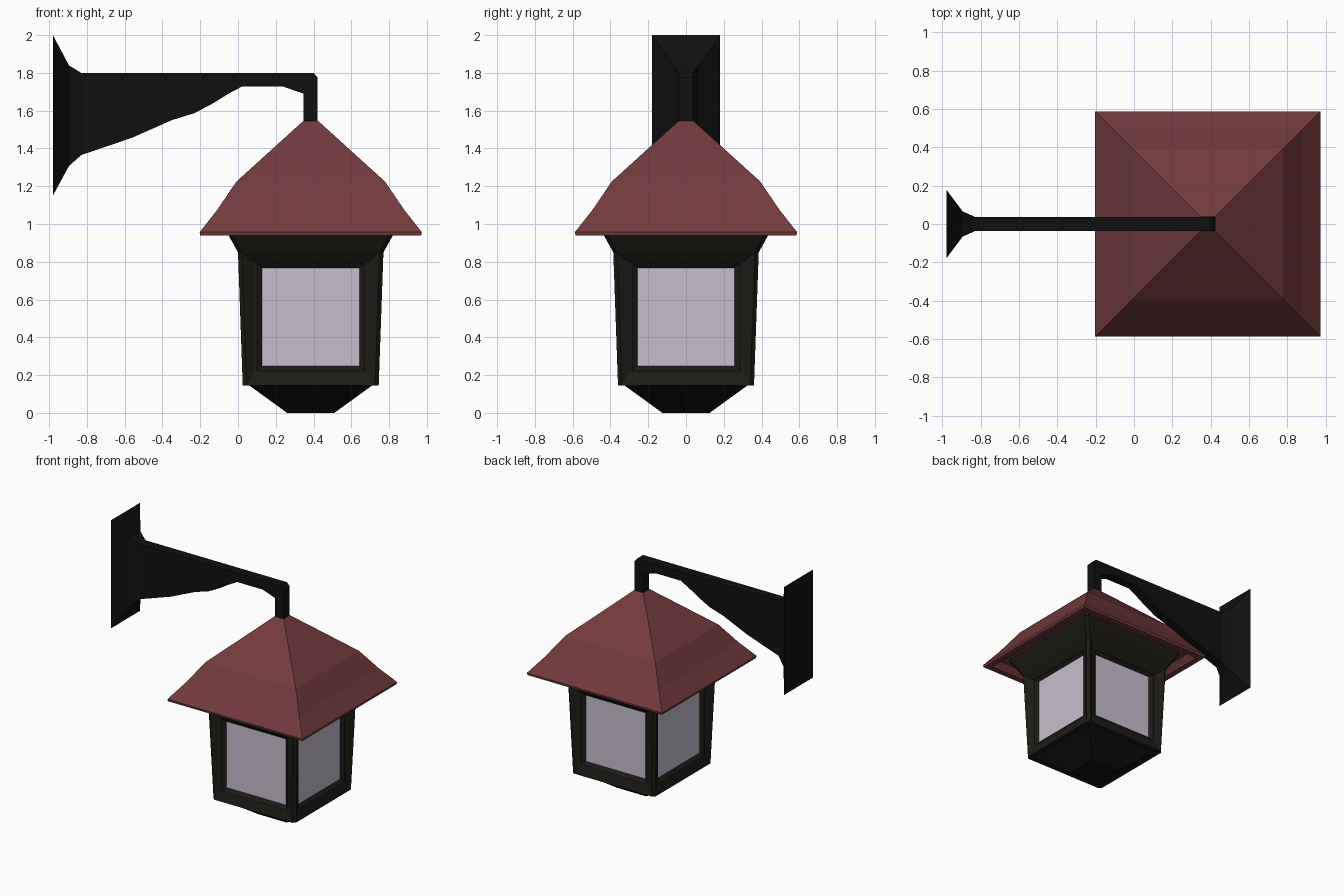
import bpy, bmesh
from math import pi
from mathutils import Matrix, Vector

if "Cube" in bpy.data.objects:
    bpy.data.objects.remove(bpy.data.objects["Cube"])

CX = 0.385  # lantern axis


def material(name, rgb):
    m = bpy.data.materials.new(name)
    m.diffuse_color = (*rgb, 1)
    m.use_nodes = True
    m.node_tree.nodes["Principled BSDF"].inputs["Base Color"].default_value = m.diffuse_color
    return m


RED = material("red_roof", (0.175, 0.043, 0.046))
BLACK = material("black_iron", (0.005, 0.005, 0.005))
BROWN = material("dark_frame", (0.012, 0.011, 0.008))
GLASS = material("pale_glass", (0.57, 0.52, 0.61))


def finish(name, bm, mat, x=0.0):
    bmesh.ops.remove_doubles(bm, verts=bm.verts, dist=1e-5)
    bmesh.ops.recalc_face_normals(bm, faces=bm.faces)
    me = bpy.data.meshes.new(name)
    bm.to_mesh(me)
    bm.free()
    me.materials.append(mat)
    ob = bpy.data.objects.new(name, me)
    ob.location.x = x
    bpy.context.collection.objects.link(ob)
    return ob


def bridge(bm, rings, first=True, last=True):
    """Skin closed rings of points, with optional end caps."""
    loops = [[bm.verts.new(p) for p in r] for r in rings]
    n = len(loops[0])
    for a, b in zip(loops, loops[1:]):
        for i in range(n):
            j = (i + 1) % n
            bm.faces.new((a[i], a[j], b[j], b[i]))
    if first:
        bm.faces.new(loops[0])
    if last:
        bm.faces.new(loops[-1])


def square(h, z, c=0.0):
    """Square ring of half-width h, with corners chamfered by c."""
    if not c:
        return [(-h, -h, z), (h, -h, z), (h, h, z), (-h, h, z)]
    k = h - c
    return [(-k, -h, z), (k, -h, z), (h, -k, z), (h, k, z),
            (k, h, z), (-k, h, z), (-h, k, z), (-h, -k, z)]


def square_loft(name, profile, mat, c=0.0):
    bm = bmesh.new()
    bridge(bm, [square(h, z, c) for h, z in profile])
    return finish(name, bm, mat, CX)


# Roof with flared eaves and hollow underside
square_loft("roof", [(0.44, 0.985), (0.50, 0.985), (0.54, 0.94), (0.585, 0.94),
                     (0.588, 0.957), (0.495, 1.075), (0.393, 1.225), (0.04, 1.545)], RED)

# Collar under the roof and tapered base
square_loft("collar", [(0.385, 0.85), (0.435, 0.94), (0.457, 0.985)], BROWN, 0.02)
square_loft("base", [(0.125, 0.0), (0.325, 0.145)], BLACK)


# Window panels, one per side
def panel(u0, u1, d0, d1, z0, z1):
    return [(-u0, -d0, z0), (u0, -d0, z0), (u1, -d1, z1), (-u1, -d1, z1)]


C = 0.02
frame, glass = bmesh.new(), bmesh.new()
for i in range(4):
    rot = Matrix.Rotation(i * pi / 2, 3, 'Z')
    rings = [panel(0.36 - C, 0.385 - C, 0.36, 0.385, 0.145, 0.85),
             panel(0.30, 0.30, 0.342, 0.342, 0.22, 0.795),
             panel(0.285, 0.285, 0.342, 0.342, 0.222, 0.79),
             panel(0.258, 0.258, 0.322, 0.322, 0.248, 0.768)]
    rings = [[rot @ Vector(p) for p in r] for r in rings]
    bridge(frame, rings, False, False)
    glass.faces.new([glass.verts.new(p) for p in rings[-1]])
    # chamfered corner post
    post = [(0.36 - C, -0.36, 0.145), (0.36, -0.36 + C, 0.145),
            (0.385, -0.385 + C, 0.85), (0.385 - C, -0.385, 0.85)]
    frame.faces.new([frame.verts.new(rot @ Vector(p)) for p in post])
# underside of the frame
frame.faces.new([frame.verts.new(p) for p in square(0.36, 0.145, C)])
finish("window_frame", frame, BROWN, CX)
finish("window_glass", glass, GLASS, CX)

# Arm: side profile extruded across y
W = 0.037
profile = [(-0.83, 1.80), (0.40, 1.80), (0.422, 1.775), (0.422, 1.54), (0.347, 1.54),
           (0.347, 1.69), (0.24, 1.727), (0.02, 1.727), (-0.05, 1.69), (-0.13, 1.64),
           (-0.23, 1.587), (-0.35, 1.55), (-0.56, 1.457), (-0.83, 1.365)]
bm = bmesh.new()
bridge(bm, [[(x, y, z) for x, z in profile] for y in (-W, W)])
finish("arm", bm, BLACK)

# Flared wall plate
bm = bmesh.new()
bridge(bm, [[(x, -w, lo), (x, w, lo), (x, w, hi), (x, -w, hi)]
            for x, w, lo, hi in ((-0.98, 0.18, 1.15, 2.0),
                                 (-0.895, 0.066, 1.307, 1.84),
                                 (-0.83, W, 1.365, 1.80))])
finish("wall_plate", bm, BLACK)
